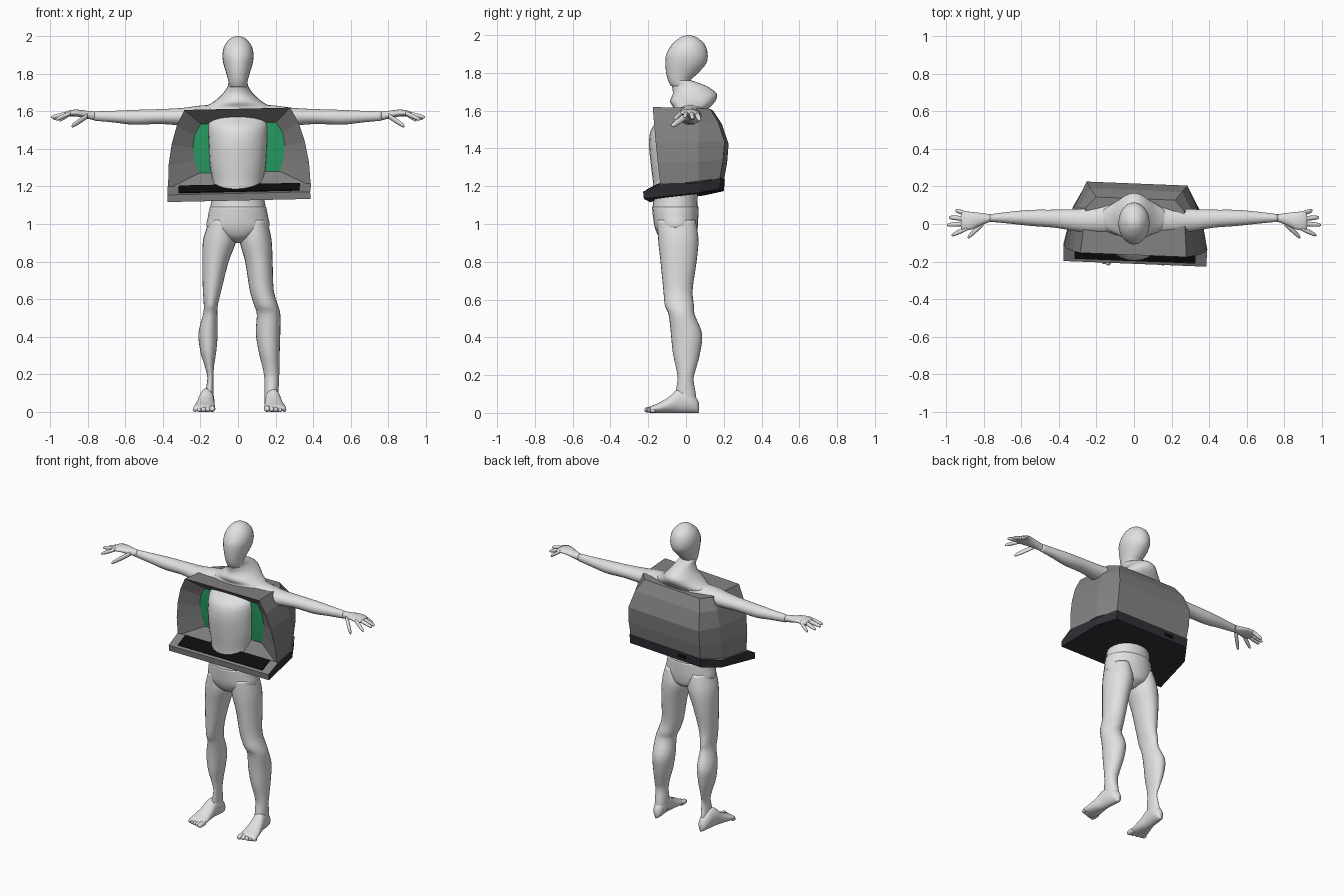
import bpy
import bmesh
from math import sin, cos, pi
from mathutils import Matrix, Vector

cube = bpy.data.objects.get("Cube")
if cube:
    bpy.data.objects.remove(cube, do_unlink=True)


def make_material(name, red, green, blue):
    mat = bpy.data.materials.new(name)
    mat.use_nodes = True
    mat.diffuse_color = (red, green, blue, 1)
    mat.node_tree.nodes["Principled BSDF"].inputs["Base Color"].default_value = (red, green, blue, 1)
    return mat


SKIN = make_material("pale grey body", .75, .75, .75)
GREY = make_material("case grey", .22, .22, .22)
DARK = make_material("charcoal base", .03, .027, .034)
BLACK = make_material("black keys", .004, .004, .004)
GREEN = make_material("screen green", .02, .33, .12)


def finish(name, bm, materials, smooth=False):
    """Turn a bmesh into a named object."""
    bmesh.ops.recalc_face_normals(bm, faces=bm.faces)
    mesh = bpy.data.meshes.new(name)
    bm.to_mesh(mesh)
    bm.free()
    for mat in materials:
        mesh.materials.append(mat)
    for poly in mesh.polygons:
        poly.use_smooth = smooth
    obj = bpy.data.objects.new(name, mesh)
    bpy.context.collection.objects.link(obj)
    return obj


def spline(rows, steps=4):
    """Catmull-Rom interpolation through rows of numbers."""
    rows = [Vector(row) for row in rows]
    result = []
    for i in range(len(rows) - 1):
        before, a = rows[max(i - 1, 0)], rows[i]
        b, after = rows[i + 1], rows[min(i + 2, len(rows) - 1)]
        for k in range(steps):
            t = k / steps
            result.append(a + (b - before) * (t / 2)
                          + (before * 2 - a * 5 + b * 4 - after) * (t * t / 2)
                          + (a * 3 - before - b * 3 + after) * (t ** 3 / 2))
    return result + [rows[-1]]


def loft(name, rows, axis, sides=24):
    """Smooth skin through ellipses: rows are (position, min, max, min, max)."""
    bm = bmesh.new()
    rings = []
    for along, u0, u1, v0, v1 in spline(rows):
        ring = []
        for k in range(sides):
            angle = 2 * pi * k / sides
            u = (u0 + u1) / 2 + (u1 - u0) / 2 * cos(angle)
            v = (v0 + v1) / 2 + (v1 - v0) / 2 * sin(angle)
            place = {"x": (along, u, v), "y": (u, along, v), "z": (u, v, along)}[axis]
            ring.append(bm.verts.new(place))
        rings.append(ring)
    for low, high in zip(rings, rings[1:]):
        for k in range(sides):
            n = (k + 1) % sides
            bm.faces.new((low[k], low[n], high[n], high[k]))
    bm.faces.new(rings[0])
    bm.faces.new(rings[-1])
    return finish(name, bm, [SKIN], smooth=True)


def upright(name, rows):
    """Symmetric vertical part: rows are (height, half width, front, back)."""
    loft(name, [(z, -w, w, front, back) for z, w, front, back in rows], "z")


def digit(name, start, end, radius):
    """Finger or toe from start to a rounded end."""
    a, b = Vector(start), Vector(end)
    axis = "x" if abs(b.x - a.x) > abs(b.y - a.y) else "y"
    rows = []
    for t, scale in ((0, 1), (.5, 1.05), (.85, .85), (.97, .5), (1, .1)):
        p, r = a.lerp(b, t), radius * scale
        along, u = (p.x, p.y) if axis == "x" else (p.y, p.x)
        rows.append((along, u - r, u + r, p.z - r, p.z + r))
    loft(name, rows, axis, sides=10)


# Trunk, hunched upper back, neck and head
upright("pelvis", [
    (.9, .02, -.09, .0), (.93, .1, -.14, .05), (.98, .165, -.165, .062),
    (1.04, .16, -.175, .065), (1.09, .15, -.18, .065)])
upright("torso", [
    (1.085, .148, -.178, .063), (1.14, .14, -.172, .06), (1.22, .135, -.175, .06),
    (1.32, .15, -.187, .07), (1.43, .157, -.196, .085), (1.51, .162, -.18, .1),
    (1.56, .17, -.125, .1), (1.61, .19, -.07, .12), (1.65, .13, -.085, .155),
    (1.69, .085, -.07, .162), (1.73, .056, -.075, .11), (1.76, .05, -.085, .03)])
upright("head", [
    (1.73, .045, -.08, .03), (1.76, .051, -.095, .025), (1.8, .062, -.105, .065),
    (1.85, .077, -.109, .107), (1.9, .083, -.104, .115), (1.95, .071, -.075, .1),
    (1.985, .042, -.035, .062), (1.997, .018, -.008, .03), (2, .002, .008, .012)])

# Legs: height, inner and outer of left, inner and outer of right, front, back
leg_rows = [
    (1.02, .03, .155, .03, .15, -.15, .05), (.92, .008, .178, .008, .185, -.148, .066),
    (.8, .038, .184, .05, .19, -.135, .056), (.65, .062, .19, .088, .187, -.12, .035),
    (.57, .085, .212, .107, .182, -.112, .042), (.52, .1, .225, .11, .186, -.092, .046),
    (.42, .095, .225, .108, .21, -.08, .085), (.32, .11, .222, .116, .2, -.07, .075),
    (.24, .13, .22, .128, .176, -.053, .055), (.18, .14, .219, .13, .163, -.045, .04),
    (.1, .14, .215, .13, .175, -.055, .052), (.04, .14, .215, .13, .185, -.05, .055)]
for side, s, column in (("left", 1, 1), ("right", -1, 3)):
    rows = [(r[0], s * r[column], s * r[column + 1], r[5], r[6]) for r in leg_rows]
    loft(side + "_leg", rows, "z")

    # Feet widen and turn outward toward the toes
    heel = .175 if s > 0 else .157
    foot = []
    for y, half, top in ((.07, .008, .05), (.055, .026, .08), (.02, .036, .115),
                         (-.04, .04, .125), (-.09, .048, .085), (-.14, .056, .055),
                         (-.175, .057, .04), (-.19, .05, .03)):
        centre = s * (heel + (.065 - y) * .1)
        foot.append((y, centre - half, centre + half, 0, top))
    loft(side + "_foot", foot, "y")
    for k in range(5):
        x = s * (heel + .026 + (k - 2) * .023)
        radius = .016 - k * .0015
        digit(f"{side}_toe_{k + 1}", (x, -.165, radius + .002),
              (x, -.22 + k * .008, radius), radius)

    # Arms held straight out
    arm = [(.1, -.05, .12, 1.53, 1.635), (.2, -.05, .09, 1.525, 1.63),
           (.3, -.04, .08, 1.525, 1.617), (.42, -.02, .076, 1.532, 1.611),
           (.55, -.01, .075, 1.528, 1.607), (.66, .002, .065, 1.54, 1.602),
           (.765, .012, .052, 1.55, 1.599)]
    loft(side + "_arm", [(s * r[0], *r[1:]) for r in arm], "x")
    hand = [(.76, .013, .051, 1.551, 1.598), (.81, -.005, .058, 1.562, 1.603),
            (.86, -.028, .064, 1.572, 1.609), (.9, -.034, .065, 1.573, 1.604),
            (.92, -.025, .055, 1.578, 1.596)]
    loft(side + "_hand", [(s * r[0], *r[1:]) for r in hand], "x")
    for k, (y0, x1, y1, z1) in enumerate(((.054, .95, .072, 1.55), (.028, .985, .035, 1.56),
                                          (.002, .995, -.005, 1.568), (-.024, .97, -.06, 1.555))):
        digit(f"{side}_finger_{k + 1}", (s * .89, y0, 1.59), (s * x1, y1, z1), .012)
    digit(side + "_thumb", (s * .8, .005, 1.575), (s * .885, -.072, 1.52), .015)

# Desktop terminal around the trunk, tipped and turned slightly
TIP = (Matrix.Translation((.01, 0, 1.3)) @ Matrix.Rotation(-.04, 4, "Z")
       @ Matrix.Rotation(-.022, 4, "Y") @ Matrix.Translation((0, 0, -1.3)))


def plan(bm, front_half, front, back_half, back, z_front, z_back):
    """Six-cornered outline, from front left round the back to front right."""
    z_mid = z_front + (z_back - z_front) * .6
    half = [(front_half, front, z_front), (front_half * .5 + back_half * .5 + .015, .08, z_mid),
            (back_half, back, z_back)]
    half += [(-x, y, z) for x, y, z in reversed(half)]
    return [bm.verts.new(point) for point in half]


# Case shell with sloped bezel and recessed screen
bm = bmesh.new()
rings = [plan(bm, *row) for row in (
    (.38, -.12, .265, .19, 1.195, 1.235), (.374, -.135, .27, .207, 1.32, 1.33),
    (.355, -.147, .268, .215, 1.43, 1.43), (.325, -.157, .245, .18, 1.53, 1.535),
    (.282, -.165, .21, .135, 1.613, 1.605))]
for low, high in zip(rings, rings[1:]):
    for k in range(5):
        bm.faces.new((low[k], low[k + 1], high[k + 1], high[k]))
bm.faces.new(rings[0])
bm.faces.new(rings[-1])
screen = [[bm.verts.new((sign * half, y, z)) for sign in (1, -1)] for half, y, z in (
    (.215, -.06, 1.275), (.235, -.068, 1.34), (.244, -.072, 1.41),
    (.235, -.075, 1.48), (.2, -.075, 1.537))]
outer = [r[0] for r in rings] + [r[5] for r in reversed(rings)]
inner = [r[0] for r in screen] + [r[1] for r in reversed(screen)]
for k in range(len(outer)):
    n = (k + 1) % len(outer)
    bm.faces.new((outer[k], outer[n], inner[n], inner[k]))
for low, high in zip(screen, screen[1:]):
    bm.faces.new((low[0], low[1], high[1], high[0])).material_index = 1
bm.transform(TIP)
finish("terminal_case", bm, [GREY, GREEN])

# Sloping base: charcoal sides and underside, grey lip and top
bm = bmesh.new()
bottom = plan(bm, .38, -.208, .268, .19, 1.125, 1.18)
top = plan(bm, .38, -.212, .27, .195, 1.163, 1.24)
ledge = [bm.verts.new((x, -.12, 1.207)) for x in (.383, -.383)]
bm.faces.new(bottom)
for k in range(1, 4):
    bm.faces.new((bottom[k], bottom[k + 1], top[k + 1], top[k]))
bm.faces.new((bottom[0], bottom[1], top[1], ledge[0], top[0]))
bm.faces.new((bottom[4], bottom[5], top[5], ledge[1], top[4]))
for corners in ((bottom[0], bottom[5], top[5], top[0]),
                (top[0], top[5], ledge[1], ledge[0]),
                (ledge[0], ledge[1], top[4], top[3], top[2], top[1])):
    bm.faces.new(corners).material_index = 1
bm.transform(TIP)
finish("terminal_base", bm, [DARK, GREY])


def plate(name, size, place, tilt, mat):
    bm = bmesh.new()
    bmesh.ops.create_cube(bm, size=1)
    bm.transform(TIP @ Matrix.Translation(place) @ Matrix.Rotation(tilt, 4, "X")
                 @ Matrix.Diagonal((*size, 1)))
    finish(name, bm, [mat])


plate("keyboard", (.645, .085, .008), (0, -.158, 1.19), .445, BLACK)
plate("rear_port", (.06, .008, .02), (-.13, .193, 1.212), 0, BLACK)
